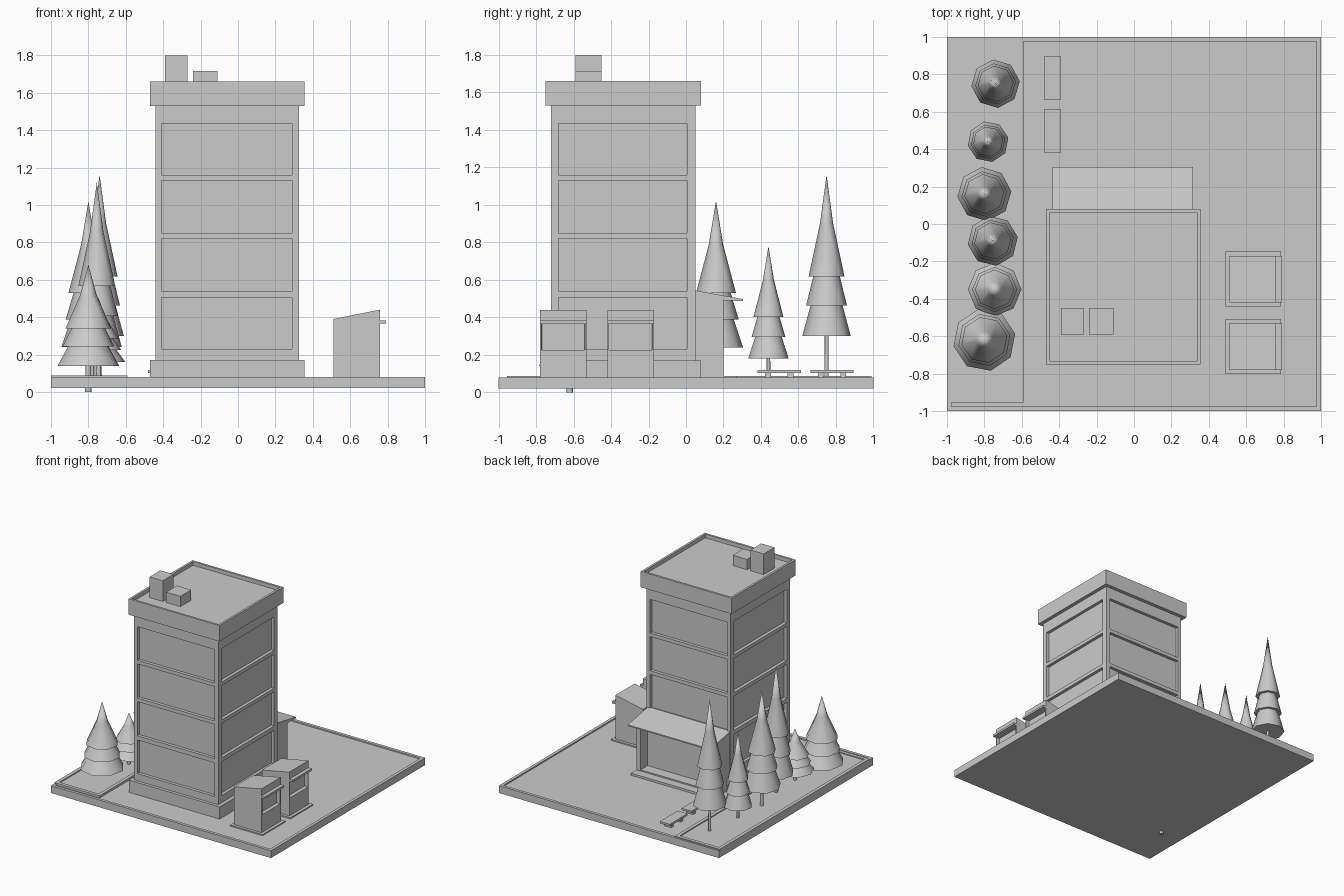
import bpy, bmesh, math
from mathutils import Vector

if "Cube" in bpy.data.objects:
    bpy.data.objects.remove(bpy.data.objects["Cube"], do_unlink=True)

grey = bpy.data.materials.new("plain_grey")
grey.use_nodes = True
grey.diffuse_color = (0.6, 0.6, 0.6, 1)
grey.node_tree.nodes["Principled BSDF"].inputs["Base Color"].default_value = (0.6, 0.6, 0.6, 1)


def finish(name, bm):
    bmesh.ops.recalc_face_normals(bm, faces=bm.faces)
    mesh = bpy.data.meshes.new(name)
    bm.to_mesh(mesh)
    bm.free()
    mesh.materials.append(grey)
    obj = bpy.data.objects.new(name, mesh)
    bpy.context.collection.objects.link(obj)
    return obj


def box_mesh(x, y, z):
    bm = bmesh.new()
    bmesh.ops.create_cube(bm, size=1)
    for v in bm.verts:
        v.co = [r[0] if c < 0 else r[1] for c, r in zip(v.co, (x, y, z))]
    bm.normal_update()
    return bm


def box(name, x, y, z):
    return finish(name, box_mesh(x, y, z))


def recess(bm, faces, depth):
    bmesh.ops.inset_individual(bm, faces=faces, thickness=0.0005, depth=-depth)


def facing(bm, direction):
    d = Vector(direction)
    bm.normal_update()
    return [f for f in bm.faces if f.normal.dot(d) > 0.99]


def tray(name, x, y, z, rim, depth, direction=(0, 0, 1)):
    # box with a framed recess on one side
    bm = box_mesh(x, y, z)
    faces = facing(bm, direction)
    bmesh.ops.inset_individual(bm, faces=faces, thickness=rim)
    recess(bm, faces, depth)
    return finish(name, bm)


def slice_at(bm, axis, values):
    for v in values:
        co, no = Vector((0, 0, 0)), Vector((0, 0, 0))
        co[axis], no[axis] = v, 1
        bmesh.ops.bisect_plane(bm, geom=bm.verts[:] + bm.edges[:] + bm.faces[:],
                               plane_co=co, plane_no=no)


def tidy(bm):
    bmesh.ops.dissolve_limit(bm, angle_limit=0.01, verts=bm.verts, edges=bm.edges)


# Ground slab and planting bed
tray("ground_slab", (-1, 1), (-1, 1), (0.02, 0.08), 0.035, 0.01)
tray("planting_bed", (-1, -0.59), (-0.955, 0.99), (0.07, 0.088), 0.04, 0.008)

# Tower body with recessed panels on every floor
bm = box_mesh((-0.44, 0.325), (-0.72, 0.05), (0.1, 1.6))
px, py = (-0.41, 0.29), (-0.68, 0.005)
floors = [(0.23, 0.505), (0.54, 0.82), (0.85, 1.13), (1.16, 1.435)]
slice_at(bm, 0, px)
slice_at(bm, 1, py)
for pair in floors:
    slice_at(bm, 2, pair)
bm.normal_update()
panels = []
for f in bm.faces:
    c = f.calc_center_median()
    across = px[0] < c.x < px[1] or py[0] < c.y < py[1]
    if abs(f.normal.z) < 0.1 and across and any(a < c.z < b for a, b in floors):
        panels.append(f)
recess(bm, panels, 0.025)
tidy(bm)
finish("tower_body", bm)

# Plinth, roof parapet and roof units
box("tower_plinth", (-0.47, 0.355), (-0.745, 0.08), (0.06, 0.17))
tray("roof_parapet", (-0.47, 0.355), (-0.75, 0.08), (1.53, 1.66), 0.025, 0.03)
box("large_roof_unit", (-0.39, -0.27), (-0.59, -0.45), (1.62, 1.80))
box("small_roof_unit", (-0.24, -0.11), (-0.59, -0.45), (1.62, 1.715))

# Rear entrance porch, step and sloping canopy
tray("entrance_porch", (-0.43, 0.31), (0.04, 0.20), (0.06, 0.505), 0.055, 0.09, (0, 1, 0))
box("entrance_step", (-0.43, 0.31), (0.19, 0.27), (0.06, 0.088))
bm = box_mesh((-0.435, 0.315), (0.04, 0.305), (0.495, 0.545))
for v in bm.verts:
    if v.co.y > 0.2:
        v.co.z = 0.497 if v.co.z > 0.52 else 0.487
finish("entrance_canopy", bm)

# Two kiosks with sloping roofs, a serving opening and a shelf
for i, y in enumerate((-0.655, -0.295)):
    y0, y1 = y - 0.125, y + 0.125
    box(f"kiosk_base_{i + 1}", (0.49, 0.785), (y - 0.147, y + 0.147), (0.06, 0.08))
    bm = box_mesh((0.51, 0.76), (y0, y1), (0.07, 0.44))
    for v in bm.verts:
        if v.co.z > 0.4 and v.co.x < 0.6:
            v.co.z = 0.39
    slice_at(bm, 1, (y0 + 0.01, y1 - 0.01))
    slice_at(bm, 2, (0.225, 0.365))
    opening = [f for f in facing(bm, (1, 0, 0))
               if abs(f.calc_center_median().y - y) < 0.05
               and 0.225 < f.calc_center_median().z < 0.365]
    recess(bm, opening, 0.03)
    tidy(bm)
    finish(f"kiosk_body_{i + 1}", bm)
    box(f"kiosk_awning_{i + 1}", (0.755, 0.79), (y0, y1), (0.365, 0.382))

# Low benches
for i, y in enumerate((0.4975, 0.78)):
    box(f"bench_seat_{i + 1}", (-0.48, -0.39), (y - 0.115, y + 0.115), (0.102, 0.118))
    for side in (-1, 1):
        c = y + side * 0.06
        box(f"bench_leg_{i + 1}_{side}", (-0.465, -0.405), (c - 0.015, c + 0.015), (0.065, 0.104))

# Tiered conifers: each profile point is (share of height from the tip, share of radius)
PROFILE = [(0, 0.0), (0.3, 0.27), (0.63, 0.74), (0.63, 0.55), (0.81, 0.84),
           (0.81, 0.66), (1, 1), (1, 0)]


def conifer(n, x, y, radius, bottom, top, foot, trunk, turn):
    bm = bmesh.new()
    rings = [bm.verts.new((r * radius, 0, top - d * (top - bottom))) for d, r in PROFILE]
    edges = [bm.edges.new(p) for p in zip(rings, rings[1:])]
    bmesh.ops.spin(bm, geom=rings + edges, cent=(0, 0, 0), axis=(0, 0, 1),
                   angle=math.tau, steps=8, use_duplicate=False)
    bmesh.ops.remove_doubles(bm, verts=bm.verts, dist=0.0005)
    crown = finish(f"tree_crown_{n}", bm)
    crown.location = (x, y, 0)
    crown.rotation_euler.z = turn
    bm = bmesh.new()
    bmesh.ops.create_cone(bm, cap_ends=True, segments=8, radius1=trunk, radius2=trunk * 0.8,
                          depth=bottom + 0.05 - foot)
    stem = finish(f"tree_trunk_{n}", bm)
    stem.location = (x, y, (bottom + 0.05 + foot) / 2)
    for obj in (crown, stem):
        bpy.ops.object.select_all(action='DESELECT')
        obj.select_set(True)
        bpy.context.view_layer.objects.active = obj
        bpy.ops.object.shade_smooth_by_angle(angle=math.radians(50))


conifer(1, -0.74, 0.75, 0.13, 0.30, 1.16, 0.03, 0.012, 0.1)
conifer(2, -0.78, 0.44, 0.11, 0.18, 0.78, 0.04, 0.011, 0.2)
conifer(3, -0.80, 0.16, 0.145, 0.24, 1.02, 0.03, 0.014, 0.1)
conifer(4, -0.755, -0.09, 0.135, 0.24, 1.12, 0.03, 0.014, 0.15)
conifer(5, -0.745, -0.35, 0.143, 0.16, 0.50, 0.03, 0.014, 0.0)
conifer(6, -0.80, -0.62, 0.168, 0.14, 0.68, 0.0, 0.017, 0.2)
